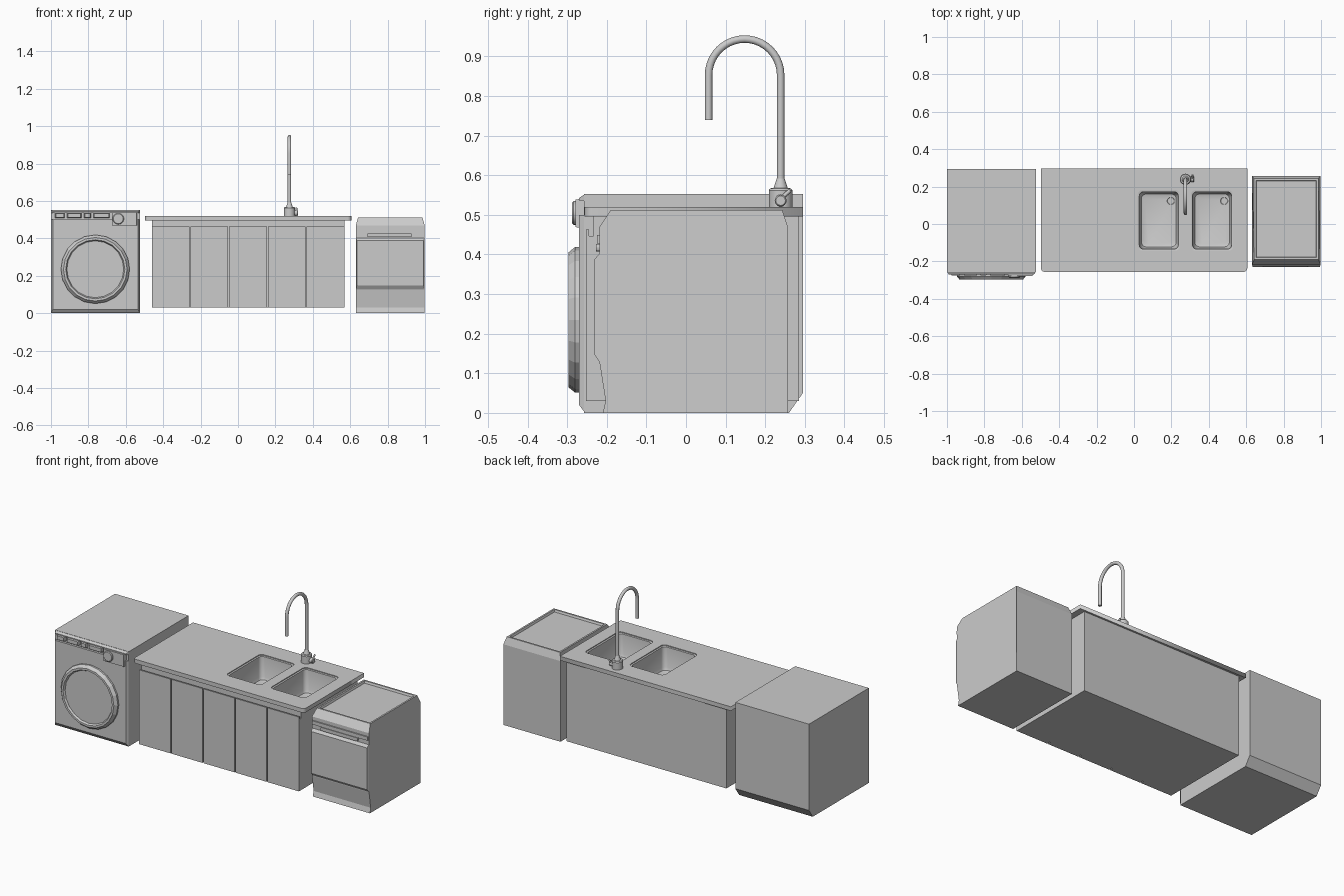
import bpy, bmesh, math

if "Cube" in bpy.data.objects:
    bpy.data.objects.remove(bpy.data.objects["Cube"])


def loft(name, rings, cap0=True, cap1=True, smooth=False, flip=False):
    """Skin a list of equal-length point rings into one mesh."""
    bm = bmesh.new()
    vs = [[bm.verts.new(p) for p in r] for r in rings]
    n = len(rings[0])
    for a, b in zip(vs, vs[1:]):
        for i in range(n):
            j = (i + 1) % n
            bm.faces.new((a[i], a[j], b[j], b[i]))
    if cap0:
        bm.faces.new(vs[0][::-1])
    if cap1:
        bm.faces.new(vs[-1])
    bmesh.ops.recalc_face_normals(bm, faces=bm.faces)
    if flip:
        bmesh.ops.reverse_faces(bm, faces=bm.faces)
    me = bpy.data.meshes.new(name)
    bm.to_mesh(me)
    bm.free()
    ob = bpy.data.objects.new(name, me)
    bpy.context.collection.objects.link(ob)
    if smooth:
        select(ob)
        bpy.ops.object.shade_smooth_by_angle(angle=math.radians(35))
    return ob


def select(ob):
    bpy.ops.object.select_all(action='DESELECT')
    bpy.context.view_layer.objects.active = ob
    ob.select_set(True)


def box(name, x0, x1, y0, y1, z0, z1, top=True):
    return loft(name, [rect_z(x0, x1, y0, y1, z) for z in (z0, z1)], True, top)


def rect_z(x0, x1, y0, y1, z):
    return [(x0, y0, z), (x1, y0, z), (x1, y1, z), (x0, y1, z)]


def rect_y(x0, x1, z0, z1, y):
    return [(x0, y, z0), (x1, y, z0), (x1, y, z1), (x0, y, z1)]


def profile_x(name, prof, x0, x1, inset=lambda z: 0):
    """Extrude a y-z profile along x, optionally pulling the sides in."""
    return loft(name, [[(x0 + inset(z), y, z) for y, z in prof],
                       [(x1 - inset(z), y, z) for y, z in prof]])


def rounded(x0, x1, y0, y1, r, z, n=5):
    pts = []
    for k, (cx, cy) in enumerate([(x1 - r, y1 - r), (x0 + r, y1 - r),
                                  (x0 + r, y0 + r), (x1 - r, y0 + r)]):
        for i in range(n + 1):
            a = math.pi / 2 * (k + i / n)
            pts.append((cx + r * math.cos(a), cy + r * math.sin(a), z))
    return pts


def turned(name, c, prof, axis, n=24, smooth=True):
    """Turned part: prof is (radius, position along axis)."""
    rings = []
    for r, h in prof:
        ring = []
        for i in range(n):
            a = 2 * math.pi * i / n
            u, v = r * math.cos(a), r * math.sin(a)
            ring.append({'x': (h, c[0] + u, c[1] + v),
                         'y': (c[0] + u, h, c[1] + v),
                         'z': (c[0] + u, c[1] + v, h)}[axis])
        rings.append(ring)
    return loft(name, rings, smooth=smooth)


def curve_mesh(name, splines, dim, cyclic, **settings):
    cu = bpy.data.curves.new(name, 'CURVE')
    cu.dimensions = dim
    for pts in splines:
        s = cu.splines.new('POLY')
        s.points.add(len(pts) - 1)
        for p, q in zip(s.points, pts):
            p.co = (*q, 1)
        s.use_cyclic_u = cyclic
    for k, v in settings.items():
        setattr(cu, k, v)
    ob = bpy.data.objects.new(name, cu)
    bpy.context.collection.objects.link(ob)
    select(ob)
    bpy.ops.object.convert(target='MESH')
    return bpy.context.view_layer.objects.active


# Washing machine: body, bevelled front panel
profile_x("washer_body", [(-0.257, 0), (0.26, 0), (0.295, 0.05), (0.295, 0.553),
                          (-0.257, 0.553)], -1, -0.525)
loft("washer_front_panel", [rect_y(-1, -0.525, 0, 0.5, -0.255),
                            rect_y(-0.99, -0.535, 0.02, 0.5, -0.27)])
loft("washer_top_trim", [rect_y(-1, -0.525, 0.535, 0.553, -0.255),
                         rect_y(-0.99, -0.535, 0.537, 0.543, -0.27)])
# Round door with rim and sunken window
turned("washer_door", (-0.763, 0.235),
       [(0.184, -0.262), (0.184, -0.28), (0.17, -0.297), (0.158, -0.297),
        (0.152, -0.286)], 'y', 20, smooth=False)
# Drawer strip, display and knob
for i, (a, b) in enumerate([(-0.98, -0.925), (-0.915, -0.835), (-0.825, -0.785),
                            (-0.775, -0.685)]):
    loft(f"washer_drawer_{i}", [rect_y(a, b, 0.508, 0.537, -0.25),
                                rect_y(a + .006, b - .006, 0.512, 0.533, -0.276)])
loft("washer_display", [rect_y(-0.675, -0.54, 0.467, 0.541, -0.255),
                        rect_y(-0.673, -0.542, 0.469, 0.539, -0.279)])
turned("washer_knob", (-0.64, 0.505),
       [(0.03, -0.275), (0.03, -0.284), (0.026, -0.288)], 'y')

# Cabinet carcass (open on top for the bowls) and finger-pull doors
box("cabinet_carcass", -0.46, 0.57, -0.233, 0.285, 0.03, 0.496, top=False)
edges = [-0.46, -0.256, -0.05, 0.157, 0.364, 0.57]
door = [(-0.232, 0.03), (-0.253, 0.03), (-0.253, 0.463), (-0.245, 0.463),
        (-0.245, 0.447), (-0.232, 0.447)]
for i, (a, b) in enumerate(zip(edges, edges[1:])):
    profile_x(f"cabinet_door_{i}", door, a + (0.003 if i else 0),
              b - (0.003 if i < 4 else 0))

# Worktop with two openings
sinks = [(0.02, 0.245), (0.305, 0.53)]
outer = rounded(-0.497, 0.606, -0.256, 0.296, 0.02, 0)
outer = [(0.606, 0.296, 0), (-0.497, 0.296, 0)] + outer[12:]
holes = [rounded(a, b, -0.142, 0.18, 0.022, 0) for a, b in sinks]
top = curve_mesh("worktop", [outer] + holes, '2D', True, fill_mode='BOTH', extrude=0.012)
top.location.z = 0.508

# Sink bowls and drains
for i, (a, b) in enumerate(sinks):
    rings = [rounded(a + d, b - d, -0.142 + d, 0.18 - d, r, z) for d, r, z in
             [(0, .022, .515), (.008, .022, .513), (.014, .025, .40),
              (.020, .025, .385), (.034, .025, .38)]]
    loft(f"sink_bowl_{i}", rings, cap0=False, smooth=True, flip=True)
    turned(f"sink_drain_{i}", (b - 0.048, 0.123),
           [(0.025, 0.378), (0.025, 0.383), (0.02, 0.383), (0.018, 0.381)], 'z')

# Tap: base, swan neck, side valve and lever
fx, fy = 0.275, 0.239
turned("tap_base", (fx, fy), [(0.03, 0.518), (0.03, 0.562), (0.026, 0.567),
                              (0.018, 0.568), (0.010, 0.592)], 'z')
R = 0.091
path = [(fx, fy, 0.57), (fx, fy, 0.7)]
path += [(fx, fy - R + R * math.cos(t * math.pi / 20), 0.853 + R * math.sin(t * math.pi / 20))
         for t in range(21)]
path.append((fx, fy - 2 * R, 0.74))
neck = curve_mesh("tap_neck", [path], '3D', False, bevel_depth=0.0095,
                  bevel_resolution=4, use_fill_caps=True)
bpy.ops.object.shade_smooth_by_angle(angle=math.radians(40))
turned("tap_valve", (fy, 0.536), [(0.015, fx), (0.015, 0.318), (0.012, 0.322)], 'x', 16)
curve_mesh("tap_lever", [[(0.312, fy, 0.54), (0.312, fy + 0.024, 0.562)]], '3D', False,
           bevel_depth=0.005, bevel_resolution=2, use_fill_caps=True)

# Dishwasher body with chamfered top edges
dish = profile_x("dishwasher_body",
                 [(-0.21, 0), (-0.203, 0.03), (-0.218, 0.125), (-0.218, 0.47),
                  (-0.19, 0.512), (0.243, 0.512), (0.257, 0.47), (0.257, 0)],
                 0.63, 0.998, lambda z: 0.012 if z > 0.5 else 0)
# Sunken lid panel
bm = bmesh.new()
bm.from_mesh(dish.data)
lid = max(bm.faces, key=lambda f: f.calc_center_median().z)
for t, d in [(0.014, 0), (0.006, -0.012)]:
    bmesh.ops.inset_individual(bm, faces=[lid], thickness=t, depth=d)
bm.to_mesh(dish.data)
bm.free()
# Front door, control strip and handle
loft("dishwasher_door", [rect_y(0.63, 0.998, 0.125, 0.405, -0.216),
                         rect_y(0.635, 0.993, 0.147, 0.388, -0.231)])
box("dishwasher_control_strip", 0.634, 0.994, -0.225, -0.21, 0.428, 0.449)
handle = [(x, -0.216, z) for x, y, z in
          [(p[0], 0, p[1]) for p in rounded(0.69, 0.93, 0.407, 0.427, 0.008, 0, 3)]]
loft("dishwasher_handle", [handle, [(x, -0.227, z) for x, y, z in handle]])
